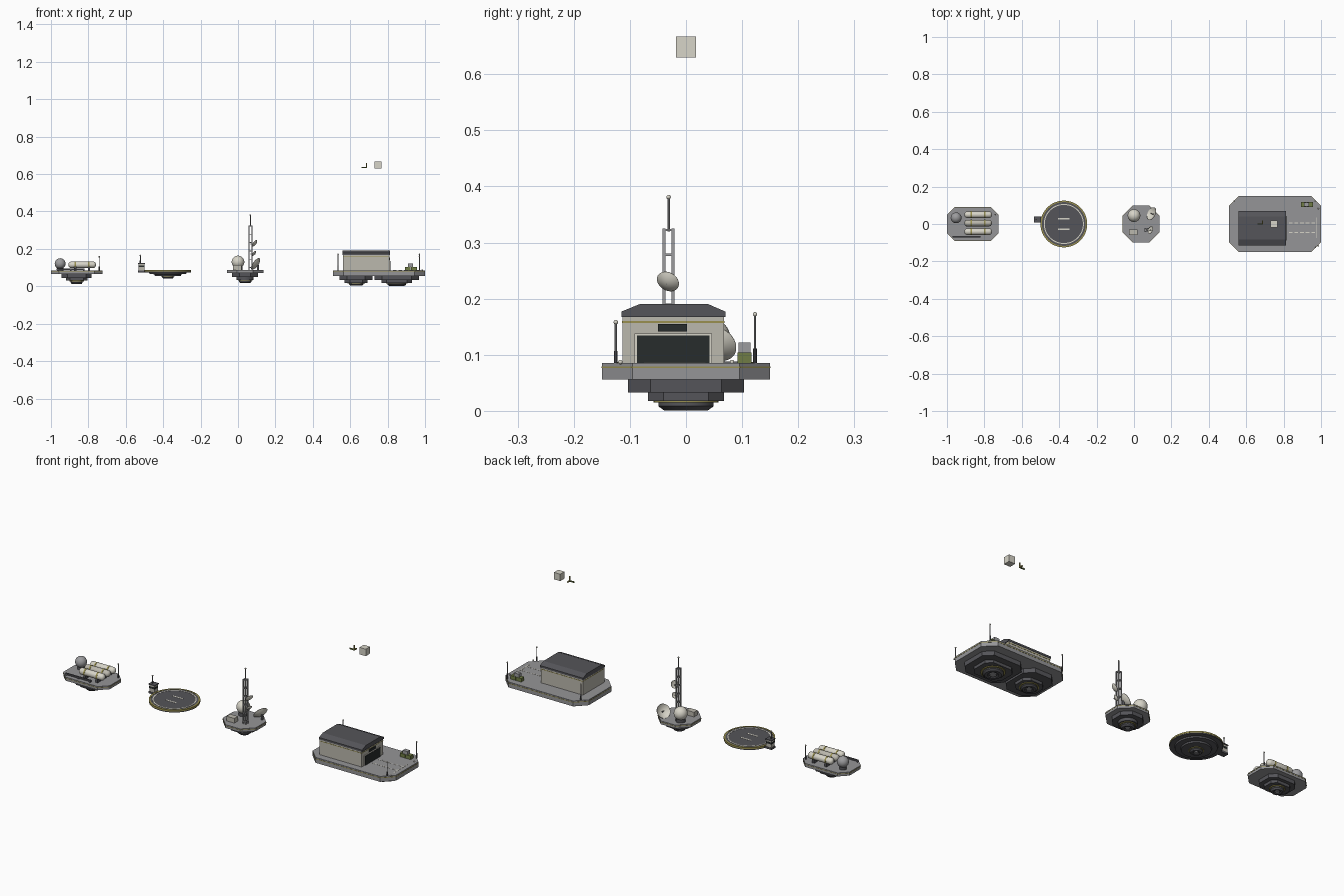
import bpy, bmesh, math
from mathutils import Vector

if "Cube" in bpy.data.objects:
    bpy.data.objects.remove(bpy.data.objects["Cube"])

def mat(name, r, g, b):
    m = bpy.data.materials.new(name)
    m.diffuse_color = (r, g, b, 1)
    m.use_nodes = True
    m.node_tree.nodes["Principled BSDF"].inputs["Base Color"].default_value = m.diffuse_color
    return m

DECK = mat("deck_grey", .30, .30, .31)
DARK = mat("hull_dark", .09, .09, .10)
BLACK = mat("black", .02, .025, .025)
CREAM = mat("cream", .68, .66, .58)
WALL = mat("wall", .50, .48, .42)
YELLOW = mat("trim_yellow", .32, .28, .08)
GREEN = mat("crate_green", .16, .20, .06)
STEEL = mat("steel", .33, .33, .34)

def finish(name, bm, m, smooth=False):
    bmesh.ops.recalc_face_normals(bm, faces=bm.faces)
    me = bpy.data.meshes.new(name)
    bm.to_mesh(me)
    bm.free()
    ob = bpy.data.objects.new(name, me)
    bpy.context.collection.objects.link(ob)
    me.materials.append(m)
    if smooth:
        bpy.ops.object.select_all(action='DESELECT')
        ob.select_set(True)
        bpy.context.view_layer.objects.active = ob
        bpy.ops.object.shade_smooth_by_angle(angle=math.radians(35))
    return ob

def extrude(name, pts, vec, m):
    """Solid from a closed outline of 3D points."""
    bm = bmesh.new()
    f = bm.faces.new([bm.verts.new(p) for p in pts])
    r = bmesh.ops.extrude_face_region(bm, geom=[f])
    bmesh.ops.translate(bm, vec=vec, verts=[v for v in r["geom"] if isinstance(v, bmesh.types.BMVert)])
    return finish(name, bm, m)

def box(name, x0, x1, y0, y1, z0, z1, m):
    return extrude(name, [(x0, y0, z0), (x1, y0, z0), (x1, y1, z0), (x0, y1, z0)], (0, 0, z1 - z0), m)

def slab(name, cx, cy, hx, hy, c, z0, z1, m):
    """Rectangle with cut corners."""
    o = [(hx, c - hy), (hx, hy - c), (hx - c, hy), (c - hx, hy),
         (-hx, hy - c), (-hx, c - hy), (c - hx, -hy), (hx - c, -hy)]
    return extrude(name, [(cx + x, cy + y, z0) for x, y in o], (0, 0, z1 - z0), m)

def lathe(name, prof, loc, m, axis=(0, 0, 1), n=32):
    """Spin (radius, height) points about an axis."""
    bm = bmesh.new()
    vs = [bm.verts.new((r, 0, h)) for r, h in prof]
    edges = [bm.edges.new(p) for p in zip(vs, vs[1:])]
    bmesh.ops.spin(bm, geom=vs + edges, axis=(0, 0, 1), cent=(0, 0, 0), angle=2 * math.pi, steps=n)
    bmesh.ops.remove_doubles(bm, verts=bm.verts, dist=1e-5)
    ob = finish(name, bm, m, True)
    ob.location = loc
    ob.rotation_euler = Vector(axis).to_track_quat('Z', 'Y').to_euler()
    return ob

def cyl(name, x, y, r, z0, z1, m, n=24):
    return lathe(name, [(0, z0), (r, z0), (r, z1), (0, z1)], (x, y, 0), m, n=n)

def ball(name, loc, r, m):
    return lathe(name, [(r * math.sin(a * math.pi / 12), -r * math.cos(a * math.pi / 12)) for a in range(13)], loc, m)

def post(name, x, y, z0, z1):
    cyl(name, x, y, .0035, z0, z0 + (z1 - z0) * .3, DARK, 10)
    cyl(name + "_rod", x, y, .0022, z0, z1, STEEL, 10)
    ball(name + "_tip", (x, y, z1), .004, CREAM)

def thruster(name, x, z0, z1, r):
    """Glow ring and tapered nozzle."""
    h = z1 - z0
    cyl(name + "_ring", x, 0, r, z0 + h * .75, z1, YELLOW)
    lathe(name + "_nozzle", [(0, h * .8), (r * .85, h * .8), (r * .85, h * .4), (r * .68, 0), (r * .45, 0),
                             (r * .4, h * .25), (0, h * .25)], (x, 0, z0), DARK)
    cyl(name + "_core", x, 0, r * .28, z0, z0 + h * .3, STEEL)

def dish(name, loc, r, axis):
    d = r * .38
    outer = [(r * k / 6, d * (k / 6) ** 2) for k in range(7)]
    inner = [(q * .98, h + r * .05) for q, h in reversed(outer)]
    lathe(name, outer + inner, loc, CREAM, axis)
    lathe(name + "_feed", [(0, 0), (r * .05, 0), (r * .05, d * 1.6), (0, d * 1.6)], loc, STEEL, axis, 8)

# ---- Hangar platform
slab("hangar_deck", .754, 0, .246, .15, .055, .056, .085, DECK)
slab("hangar_deck_trim", .754, 0, .247, .151, .055, .076, .079, YELLOW)
for nm, x, hx, k in (("hangar_fore", .849, .118, 1), ("hangar_aft", .632, .088, .8)):
    slab(nm + "_tier_upper", x, 0, hx, .103, .04, .033, .056, DARK)
    slab(nm + "_tier_lower", x, 0, hx * .7, .068 * k, .028, .018, .033, DARK)
    thruster(nm, x, .001 if k == 1 else .004, .019, .058 * k)
box("hangar_walls", .562, .81, -.113, .068, .085, .168, WALL)
box("hangar_wall_stripe", .561, .811, -.114, .069, .157, .160, YELLOW)
roof = [(-.115, .167), (.07, .167), (.07, .177), (.04, .19), (-.083, .19), (-.115, .177)]
extrude("hangar_roof", [(.559, y, z) for y, z in roof], (.255, 0, 0), DARK)
box("hangar_door_frame", .808, .813, -.092, .046, .085, .138, CREAM)
box("hangar_door", .808, .8145, -.087, .042, .085, .134, BLACK)
box("hangar_window", .808, .813, -.05, .002, .141, .155, BLACK)
for i in range(5):
    x = .828 + i * .03
    for y in (.005, -.045):
        box("deck_dash", x, x + .02, y - .0025, y + .0025, .085, .086, CREAM)
box("deck_stop_line", .972, .977, -.075, .035, .085, .086, CREAM)
for i, x in enumerate((.892, .926)):
    box("green_crate_%d" % i, x, x + .03, .092, .117, .085, .104, GREEN)
box("top_crate", .908, .936, .094, .115, .104, .122, STEEL)
for x, y, z in ((.97, .123, .172), (.97, -.125, .158), (.535, .123, .172)):
    post("hangar_aerial", x, y, .085, z)
for y in (-.117, .082):
    ball("deck_lamp", (.985, y, .087), .004, CREAM)

# ---- Communications platform
CX = .038
slab("comms_deck", CX, 0, .098, .098, .055, .07, .088, DECK)
slab("comms_deck_trim", CX, 0, .099, .099, .055, .081, .083, YELLOW)
slab("comms_tier_upper", CX, 0, .07, .07, .04, .05, .07, DARK)
cyl("comms_tier_lower", CX, 0, .046, .034, .05, DARK)
thruster("comms_thruster", CX, .017, .035, .039)
cyl("radome_base", 0, .045, .024, .088, .106, DARK)
ball("radome", (0, .045, .13), .034, CREAM)
box("equipment_box", -.026, .02, -.06, -.03, .088, .113, WALL)
MX, MY = .066, -.031
for sx in (-.008, .008):
    for sy in (-.008, .008):
        box("mast_leg", MX + sx - .0025, MX + sx + .0025, MY + sy - .0025, MY + sy + .0025, .088, .325, STEEL)
for i in range(6):
    z = .1 + i * .0445
    for s in (-.008, .008):
        box("mast_brace_x", MX - .008, MX + .008, MY + s - .002, MY + s + .002, z - .002, z + .002, STEEL)
        box("mast_brace_y", MX + s - .002, MX + s + .002, MY - .008, MY + .008, z - .002, z + .002, STEEL)
cyl("mast_rod", MX, MY, .0025, .32, .38, STEEL, 10)
ball("mast_tip", (MX, MY, .381), .004, CREAM)
aim = (-.75, .35, .55)
dish("large_dish", (.105, .05, .112), .037, aim)
cyl("large_dish_stand", .107, .05, .006, .088, .115, DARK, 12)
dish("mast_dish_upper", (.095, -.035, .226), .021, aim)
dish("mast_dish_lower", (.09, -.03, .172), .016, aim)
for z in (.226, .172):
    box("mast_dish_arm", MX, .094, -.035, -.031, z - .002, z + .002, STEEL)

# ---- Landing pad
PX = -.375
cyl("pad", PX, 0, .124, .074, .086, DARK, 48)
lathe("pad_rim", [(.117, .086), (.125, .086), (.125, .078), (.117, .078), (.117, .086)], (PX, 0, .001), YELLOW, n=48)
lathe("pad_ring", [(.102, .086), (.107, .086), (.107, .087), (.102, .087), (.102, .086)], (PX, 0, 0), CREAM, n=48)
for y in (-.028, .028):
    box("pad_mark", PX - .03, PX + .03, y - .004, y + .004, .086, .087, CREAM)
lathe("pad_hull", [(0, .074), (.1, .074), (.098, .066), (.072, .064), (.07, .056), (.046, .054), (0, .054)], (PX, 0, 0), DARK, n=48)
thruster("pad_thruster", PX, .041, .055, .036)
box("control_shelf", -.534, -.47, .008, .04, .074, .084, DARK)
box("control_booth", -.531, -.5, .01, .038, .084, .12, WALL)
box("control_window", -.532, -.499, .009, .039, .102, .112, BLACK)
box("control_roof", -.534, -.497, .007, .041, .12, .125, DARK)
post("control_aerial", -.522, .024, .125, .165)

# ---- Fuel platform
FX = -.8625
slab("fuel_deck", FX, 0, .1375, .089, .042, .065, .084, DECK)
slab("fuel_deck_trim", FX, 0, .1385, .09, .042, .077, .079, YELLOW)
slab("fuel_tier_upper", FX, 0, .08, .064, .03, .045, .065, DARK)
slab("fuel_tier_lower", FX, 0, .058, .046, .022, .03, .045, DARK)
thruster("fuel_thruster", FX, .012, .031, .038)
tank = [(0, -.074), (.009, -.072), (.015, -.067), (.0175, -.06)]
tank += [(r, -h) for r, h in reversed(tank)]
for y, m in ((.05, CREAM), (.005, WALL), (-.041, CREAM)):
    lathe("fuel_tank", tank, (-.833, y, .115), m, (1, 0, 0))
    for x in (-.87, -.797):
        lathe("tank_band", [(.0165, -.004), (.0185, -.004), (.0185, .004), (.0165, .004)], (x, y, .115), YELLOW, (1, 0, 0))
        box("tank_saddle", x - .006, x + .006, y - .014, y + .014, .084, .105, DARK)
cyl("sphere_base", -.951, .033, .018, .084, .1, DARK)
ball("sphere_tank", (-.951, .033, .121), .029, STEEL)
box("fuel_pipe", -.97, -.82, -.073, -.065, .088, .096, DARK)
for x in (-.965, -.895, -.826):
    box("pipe_foot", x - .004, x + .004, -.073, -.065, .084, .09, DARK)
post("fuel_aerial", -.742, .05, .084, .158)

# ---- Floating cube and three-armed marker
box("floating_cube", .731, .768, -.018, .018, .63, .667, CREAM)
box("marker_arm_x", .66, .691, -.003, .003, .633, .639, GREEN)
box("marker_arm_y", .685, .691, -.003, .018, .633, .639, YELLOW)
box("marker_arm_z", .685, .691, -.003, .003, .633, .66, YELLOW)
